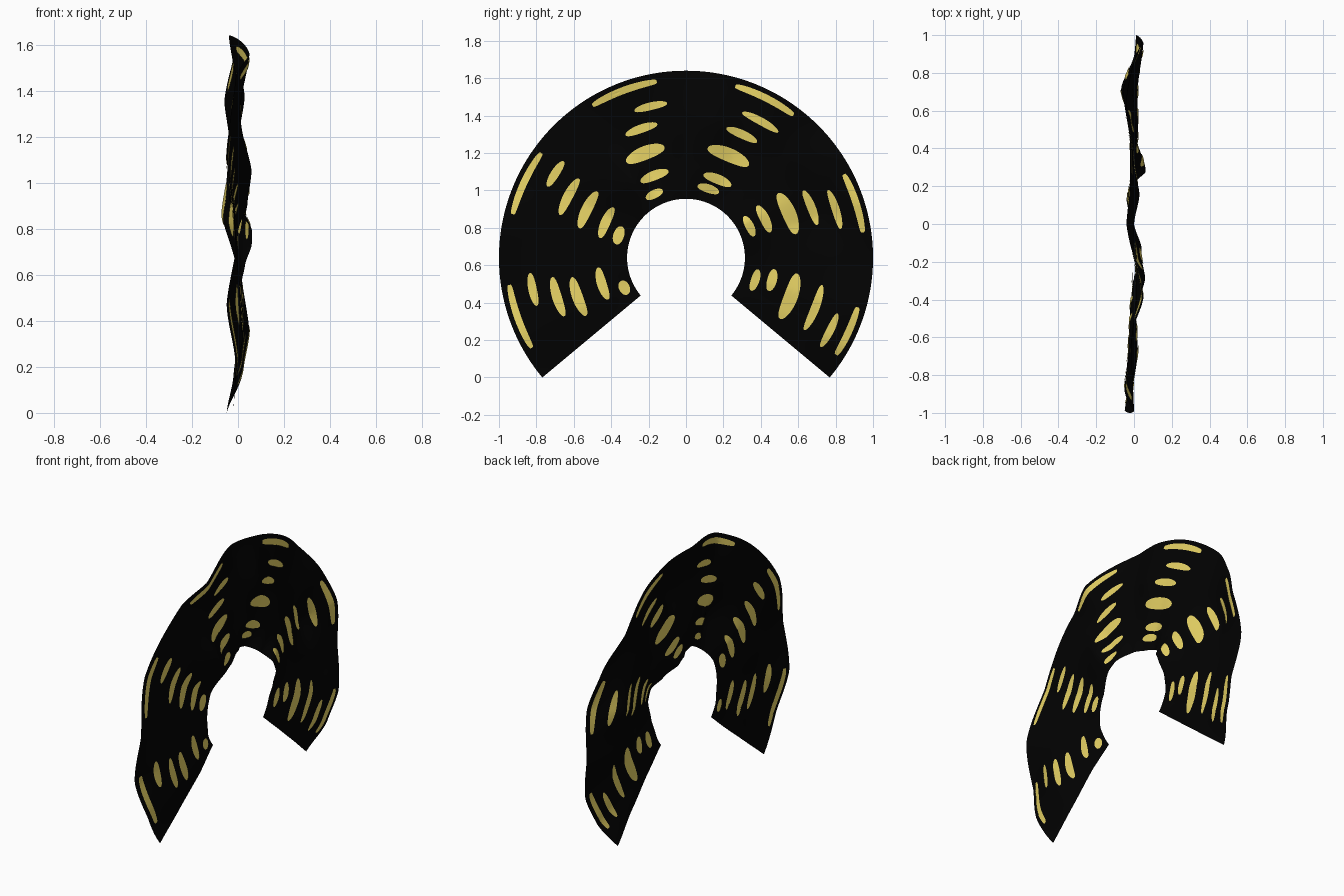
import bpy, bmesh
from math import cos, sin, pi, radians, atan2, hypot, copysign

old = bpy.data.objects.get("Cube")
if old:
    bpy.data.objects.remove(old)

CENTRE_Z = 0.64
INNER, OUTER = 0.315, 1.0
START, END = -39.8, 219.8


def material(name, colour):
    m = bpy.data.materials.new(name)
    m.use_nodes = True
    m.diffuse_color = colour
    bsdf = m.node_tree.nodes["Principled BSDF"]
    bsdf.inputs["Base Color"].default_value = colour
    bsdf.inputs["Roughness"].default_value = 0.9
    return m


black = material("black cloth", (0.0006, 0.0006, 0.0006, 1))
yellow = material("mustard yellow", (0.8, 0.65, 0.13, 1))

# Ripples: sideways offset in hundredths at four radii, for each angle
RADII = [INNER, 0.5, 0.75, OUTER]
RIPPLES = {
    -40: (1, 0, -2, -5), -28: (1, 1, 1, 2), -17: (1, 2, 2, 5),
    0: (3, 1, -1, 1), 17: (6, 0, -7, 4), 30: (6, 1, -5, 0),
    45: (1, 0, -3, -6), 65: (-4, -2, 0, -2), 78: (-3, -1, 3, -2),
    90: (0, -1, 0, -4), 113: (4, 1, 1, 5), 125: (4, 6, 1, -1),
    152: (0, -2, -3, -5), 172: (0, -1, -1, 0), 190: (0, 0, 1, -5),
    205: (-1, 1, 2, -1), 220: (-1, 0, -1, -2),
}
ANGLES = list(RIPPLES)


def locate(knots, value):
    """Interval holding value and the eased fraction along it."""
    i = 0
    while i < len(knots) - 2 and value > knots[i + 1]:
        i += 1
    t = (value - knots[i]) / (knots[i + 1] - knots[i])
    t = min(max(t, 0), 1)
    smooth = t * t * (3 - 2 * t)
    return i, (t + smooth) / 2


def point(angle, radius, lift=0.0):
    """Point on the rippled sheet, angle in degrees."""
    i, t = locate(ANGLES, angle)
    j, s = locate(RADII, radius)
    a, b = RIPPLES[ANGLES[i]], RIPPLES[ANGLES[i + 1]]
    near = a[j] * (1 - t) + b[j] * t
    far = a[j + 1] * (1 - t) + b[j + 1] * t
    x = (near * (1 - s) + far * s) / 100
    q = radians(angle)
    return (x + lift, radius * cos(q), CENTRE_Z + radius * sin(q))


def finish(bm, name, mat):
    mesh = bpy.data.meshes.new(name)
    bm.to_mesh(mesh)
    bm.free()
    mesh.materials.append(mat)
    for p in mesh.polygons:
        p.use_smooth = True
    obj = bpy.data.objects.new(name, mesh)
    bpy.context.collection.objects.link(obj)


# Rippled open-ring cloth
bm = bmesh.new()
COLS, ROWS = 180, 40
grid = [[bm.verts.new(point(START + (END - START) * c / COLS,
                            INNER + (OUTER - INNER) * r / ROWS))
         for r in range(ROWS + 1)] for c in range(COLS + 1)]
for c in range(COLS):
    for r in range(ROWS):
        bm.faces.new((grid[c][r], grid[c][r + 1],
                      grid[c + 1][r + 1], grid[c + 1][r]))
finish(bm, "cloth", black)


def add_spot(bm, angle, radius, length, width, lift, bluntness):
    """Rounded patch hugging the sheet, long along the ring."""
    rings, sides = 6, 48
    centre = bm.verts.new(point(angle, radius, lift))
    previous = None
    for k in range(1, rings + 1):
        f = k / rings
        ring = []
        for n in range(sides):
            q = 2 * pi * (n + 0.5) / sides
            turn = f * length * cos(q) / radius * 180 / pi
            across = copysign(abs(sin(q)) ** bluntness, sin(q))
            ring.append(bm.verts.new(
                point(angle + turn, radius + f * width * across, lift)))
        for n in range(sides):
            m = (n + 1) % sides
            if previous:
                face = (previous[n], ring[n], ring[m], previous[m])
            else:
                face = (centre, ring[n], ring[m])
            bm.faces.new(face if lift > 0 else face[::-1])
        previous = ring


# Rim dash of each row: angle and half length
DASHES = [(-24.5, 0.14), (18, 0.165), (63.5, 0.175),
          (110.5, 0.185), (155, 0.182), (199.5, 0.18)]

# Spots in each row: y, z and half length in hundredths, rim to centre
ROWS_OF_SPOTS = {
    "first": [(77, 25, 10), (69, 37, 13), (56, 43, 13), (46, 52, 6), (37, 52, 6)],
    "second": [(80, 90, 11), (67, 91, 10), (55, 88, 12), (42, 85, 8), (34, 81, 6)],
    "third": [(40, 137, 11), (30, 130, 9), (23, 119, 12), (17, 106, 8), (12, 101, 6)],
    "fourth": [(-19, 145, 9), (-24, 133, 9), (-22, 120, 11), (-17, 108, 8), (-17, 98, 5)],
    "fifth": [(-70, 109, 8), (-63, 97, 11), (-53, 90, 11), (-43, 83, 9), (-36, 76, 5)],
    "sixth": [(-82, 47, 9), (-69, 43, 11), (-58, 43, 11), (-45, 50, 9), (-33, 48, 4)],
}
WIDTHS = [0.021, 0.023, 0.037, 0.026, 0.023]
SLIM_WIDTHS = [0.023, 0.026, 0.029, 0.026, 0.029]

for index, (name, spots) in enumerate(ROWS_OF_SPOTS.items()):
    bm = bmesh.new()
    widths = WIDTHS if index < 4 else SLIM_WIDTHS
    dash_angle, dash_half = DASHES[index]
    for lift in (0.004, -0.004):
        # Long curved dash near the rim
        add_spot(bm, dash_angle, 0.955, dash_half, 0.019, lift, 0.4)
        for (y, z, half), width in zip(spots, widths):
            y, z = y / 100, z / 100 - CENTRE_Z
            angle = (atan2(z, y) * 180 / pi + 90) % 360 - 90
            radius = max(hypot(y, z), INNER + width)
            add_spot(bm, angle, radius, half / 100, width, lift, 0.9)
    finish(bm, name + "_spot_row", yellow)
